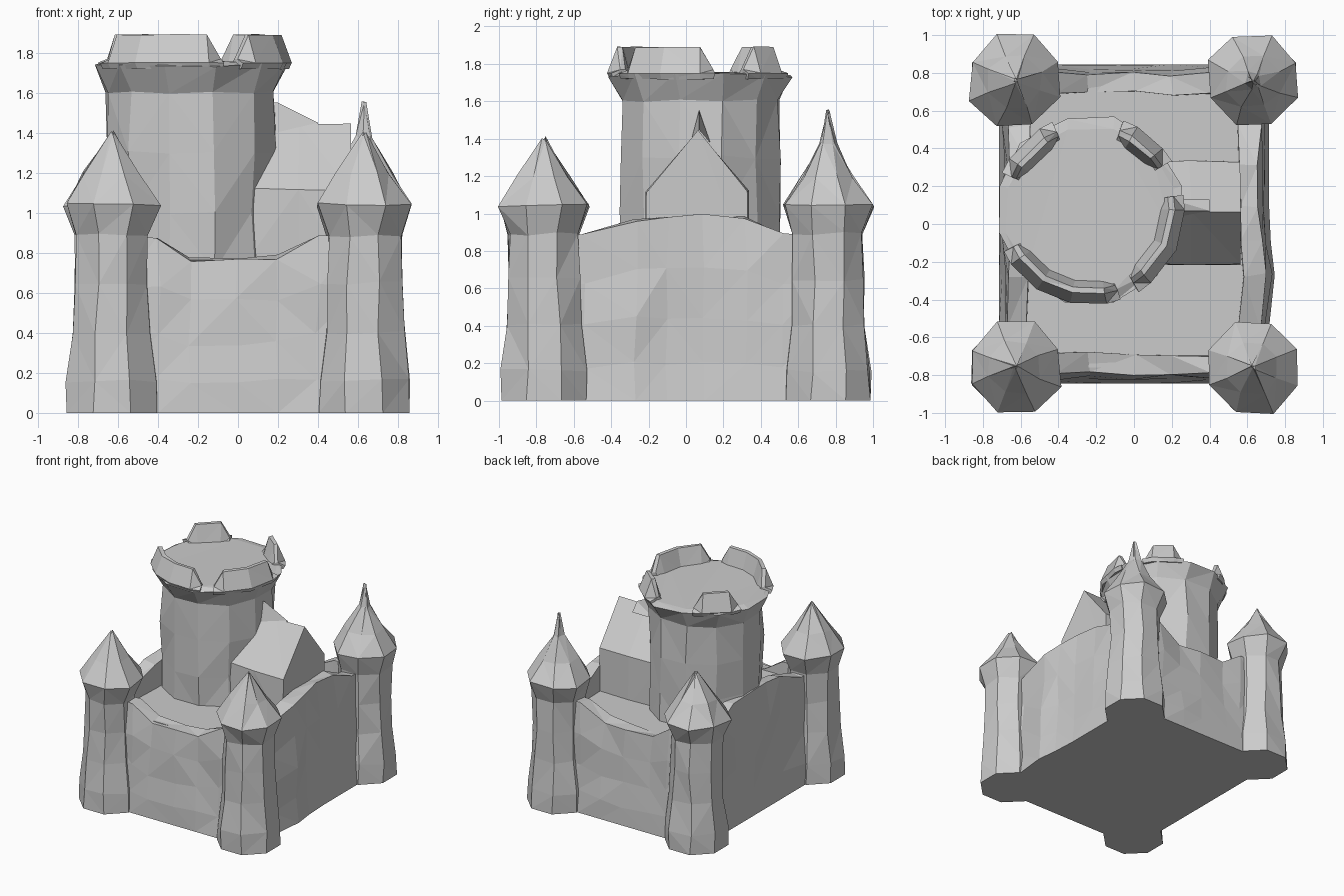
import bpy, bmesh, random
from math import sin, cos, pi, radians
from mathutils import Vector

random.seed(4)
if "Cube" in bpy.data.objects:
    bpy.data.objects.remove(bpy.data.objects["Cube"])

stone = bpy.data.materials.new("pale_grey_stone")
stone.use_nodes = True
GREY = (0.6, 0.6, 0.6, 1)
stone.diffuse_color = GREY
stone.node_tree.nodes["Principled BSDF"].inputs["Base Color"].default_value = GREY


def loft(name, rings, rough=0.0):
    """Skin a closed solid through equal-sized rings, with slightly uneven facets."""
    bm = bmesh.new()
    rows = []
    for ring in rings:
        row = []
        for p in ring:
            v = Vector(p)
            shake = Vector([random.uniform(-rough, rough) for _ in range(3)])
            if v.z > 0.02:
                v += shake
            row.append(bm.verts.new(v))
        rows.append(row)
    n = len(rows[0])
    for a, b in zip(rows, rows[1:]):
        for i in range(n):
            j = (i + 1) % n
            bm.faces.new((a[i], a[j], b[j], b[i]))
    bm.faces.new(rows[0])
    bm.faces.new(rows[-1])
    bmesh.ops.triangulate(bm, faces=bm.faces)
    bmesh.ops.recalc_face_normals(bm, faces=bm.faces)
    mesh = bpy.data.meshes.new(name)
    bm.to_mesh(mesh)
    bm.free()
    mesh.materials.append(stone)
    obj = bpy.data.objects.new(name, mesh)
    bpy.context.collection.objects.link(obj)
    return obj


def turned(name, profile, cx, cy, sides, rough):
    """Stack of regular polygons following a (radius, height) profile."""
    rings = [[(cx + r * cos(2 * pi * (i + 0.5) / sides),
               cy + r * sin(2 * pi * (i + 0.5) / sides), z)
              for i in range(sides)] for r, z in profile]
    return loft(name, rings, rough)


# Courtyard block
loft("courtyard", [[(x, y, z) for x, y in
                    ((-0.64, -0.76), (0.64, -0.76), (0.64, 0.76), (-0.64, 0.76))]
                   for z in (0, 0.765)])


# Curtain walls: section (outward offset, share of height) swept along a skyline
def wall(name, skyline, place):
    section = ((0.025, 0), (0.015, 0.2), (0, 0.45), (-0.005, 0.72), (-0.025, 1),
               (-0.13, 1), (-0.15, 0))
    rings = [[place(u, out) + (top * share,) for out, share in section]
             for u, top in skyline]
    loft(name, rings, 0.014)


END_LINE = ((-0.6, 0.88), (-0.4, 0.88), (-0.24, 0.77), (0, 0.78),
            (0.2, 0.78), (0.4, 0.88), (0.6, 0.88))
SIDE_LINE = ((-0.72, 0.87), (-0.55, 0.88), (-0.27, 0.97), (-0.1, 0.99), (0.1, 0.99),
             (0.32, 0.98), (0.52, 0.88), (0.72, 0.87))
for side, s in (("front", -1), ("back", 1)):
    wall(side + "_wall", END_LINE, lambda u, out: (u, s * (0.82 + out)))
wall("right_wall", SIDE_LINE, lambda u, out: (-0.69 - out, u))
# The left wall swells outward towards the front
wall("left_wall", SIDE_LINE,
     lambda u, out: (0.69 + out + 0.03 * max(0, 1 - abs(u + 0.27) / 0.25), u))

# Corner turrets with flared feet and pointed roofs; one roof is taller
for ns, sy in (("front", -1), ("back", 1)):
    for ew, sx in (("right", -1), ("left", 1)):
        tall = sx > 0 and sy > 0
        tip = [(0.045, 1.38), (0.004, 1.55)] if tall else [(0.004, 1.4)]
        shaft = [(0.245, 0), (0.24, 0.16), (0.21, 0.4), (0.2, 0.65),
                 (0.2, 0.89), (0.255, 1.04), (0.145, 1.2)]
        turned(f"{ns}_{ew}_turret", shaft + tip, sx * 0.63, sy * 0.76, 8, 0.012)

# Round keep with a flared crown
KX, KY = -0.235, 0.075
turned("keep", [(0.44, 0.7), (0.435, 1.0), (0.435, 1.3), (0.435, 1.6),
                (0.505, 1.74), (0.45, 1.75)], KX, KY, 12, 0.012)

# Merlons: blocks with sloping ends and faces, swept around parts of the crown
for number, (start, end) in enumerate(((-145, -80), (-50, 0), (40, 60), (122, 148))):
    stops = [(start - 9, 0.03)]
    steps = max(1, (end - start) // 20)
    stops += [(start + (end - start) * k / steps, 0.15) for k in range(steps + 1)]
    stops += [(end + 9, 0.03)]
    rings = []
    for angle, rise in stops:
        a = radians(angle)
        rings.append([(KX + r * cos(a), KY + r * sin(a), z) for r, z in
                      ((0.37, 1.72), (0.49, 1.72), (0.505, 1.75),
                       (0.45, 1.74 + rise), (0.42, 1.74 + rise))])
    loft(f"merlon_{number + 1}", rings, 0.003)

# Great hall with a gabled roof, joined to the keep
gable = ((-0.21, 0.7), (-0.21, 1.12), (0.07, 1.44), (0.33, 1.12), (0.33, 0.7))
loft("great_hall", [[(x, y, z) for y, z in gable] for x in (0.0, 0.3, 0.56)], 0.01)

# Broken ridge stone where the hall roof meets the keep
loft("ridge_stone", [[(x, 0.07 + w, z) for w, z in ((-0.04, 1.4), (0, top), (0.06, 1.38))]
                     for x, top in ((0.12, 1.56), (0.2, 1.55), (0.4, 1.45))])
